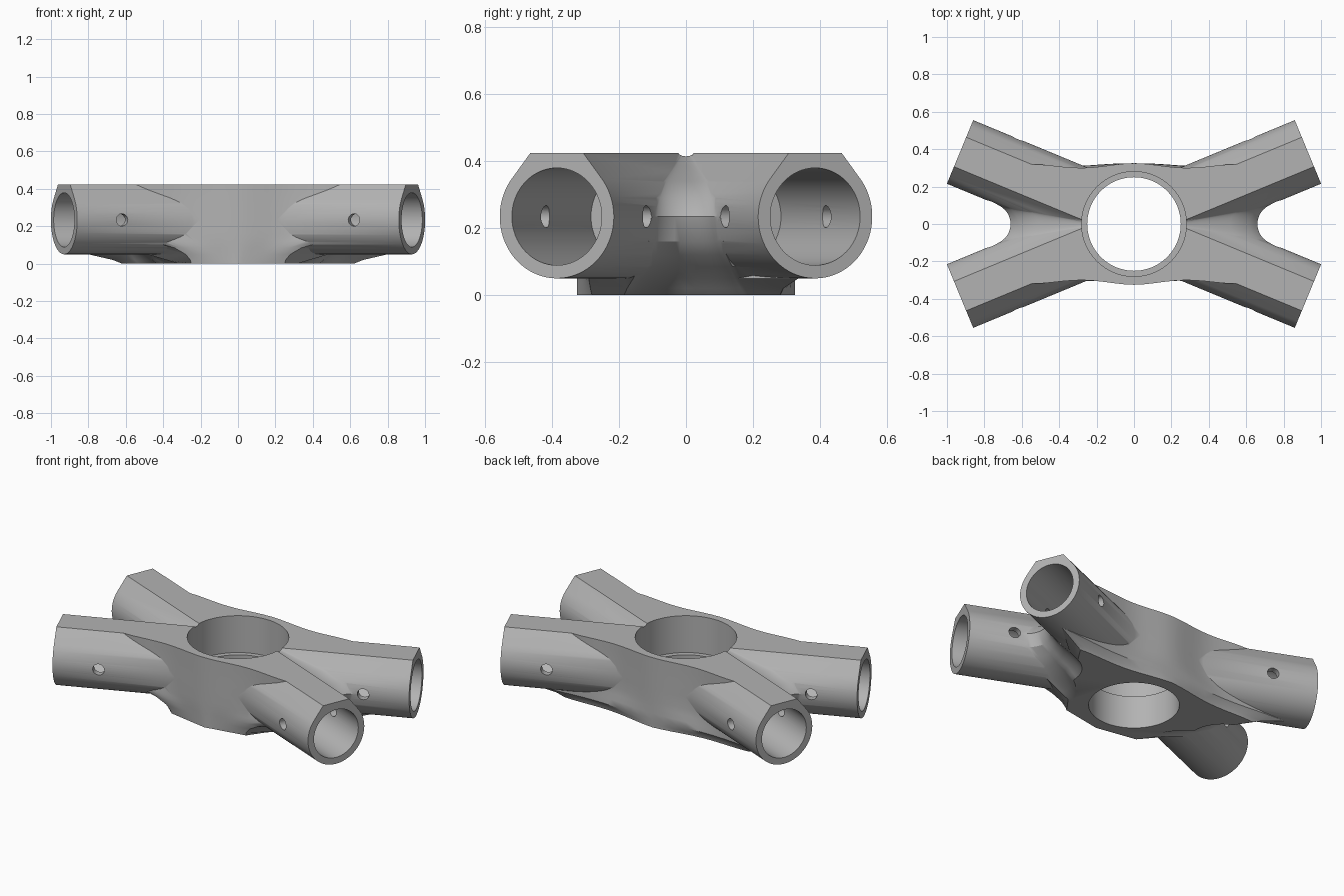
import bpy, bmesh, math
from mathutils import Matrix, Vector

if "Cube" in bpy.data.objects:
    bpy.data.objects.remove(bpy.data.objects["Cube"], do_unlink=True)

ARM_ANGLE = math.radians(22.5)
AXIS_Z, ARM_R, ARM_END, TOP = 0.234, 0.184, 1.0066, 0.424

grey = bpy.data.materials.new("plain grey")
grey.use_nodes = True
colour = (0.45, 0.45, 0.45, 1)
grey.diffuse_color = colour
grey.node_tree.nodes["Principled BSDF"].inputs["Base Color"].default_value = colour


def loft(name, rings):
    """Closed solid skinned through rings of equal point count."""
    bm = bmesh.new()
    loops = [[bm.verts.new(p) for p in ring] for ring in rings]
    for a, b in zip(loops, loops[1:]):
        for i in range(len(a)):
            j = (i + 1) % len(a)
            bm.faces.new((a[i], a[j], b[j], b[i]))
    bm.faces.new(loops[0])
    bm.faces.new(loops[-1])
    bmesh.ops.recalc_face_normals(bm, faces=bm.faces)
    mesh = bpy.data.meshes.new(name)
    bm.to_mesh(mesh)
    bm.free()
    mesh.materials.append(grey)
    obj = bpy.data.objects.new(name, mesh)
    bpy.context.collection.objects.link(obj)
    return obj


def circle(radius, count):
    return [(radius * math.cos(math.tau * i / count),
             radius * math.sin(math.tau * i / count)) for i in range(count)]


def along(name, profile, start, end, origin, direction):
    """Extrude a (side, up) profile along a direction."""
    d = Vector(direction).normalized()
    up = Vector((0, 0, 1)) if abs(d.z) < 0.5 else Vector((0, 1, 0))
    side = d.cross(up)
    o = Vector(origin)
    return loft(name, [[o + d * s + side * u + up * v for u, v in profile]
                       for s in (start, end)])


# Hub with webs: z, crotch radius, crotch x, front skew, back corner, front corner
levels = [
    (0.00, 0.20, 0.435, 1.30, (0.62, 0.28), (0.25, 0.28)),
    (0.02, 0.19, 0.46, 1.10, (0.67, 0.29), (0.255, 0.285)),
    (0.05, 0.17, 0.49, 0.70, (0.80, 0.335), (0.28, 0.29)),
    (0.085, 0.15, 0.55, 0.40, (0.72, 0.33), (0.34, 0.30)),
    (0.12, 0.13, 0.59, 0.15, (0.62, 0.32), (0.46, 0.31)),
    (0.16, 0.12, 0.635, 0, (0.55, 0.315), (0.55, 0.315)),
    (AXIS_Z, 0.11, 0.66, 0, (0.52, 0.315), (0.52, 0.315)),
    (0.29, 0.10, 0.618, 0, (0.52, 0.315), (0.52, 0.315)),
    (0.34, 0.075, 0.513, 0, (0.53, 0.315), (0.53, 0.315)),
    (0.385, 0.04, 0.365, 0, (0.54, 0.317), (0.54, 0.317)),
    (TOP, 0.012, 0.25, 0, (0.55, 0.319), (0.55, 0.319)),
    (0.44, 0.012, 0.25, 0, (0.55, 0.319), (0.55, 0.319)),
]


def wall(corner, steps=10):
    """Gently waved wall from the hub middle to an arm corner."""
    cx, cy = corner
    sag = 0.022 * min(1, max(0, (cx - 0.25) / 0.3))
    points = []
    for i in range(steps + 1):
        f = i / steps
        points.append((f * cx, 0.325 + (cy - 0.325) * f
                       - sag * math.sin(math.pi * f) ** 2))
    return points


def hub_ring(z, r, crotch, skew, back, front):
    half = wall(back)
    for i in range(17):
        a = math.radians(112.5 + 135 * i / 16)
        y = r * math.sin(a)
        half.append((crotch + r + r * math.cos(a) - skew * max(0, -y), y))
    half += [(x, -y) for x, y in reversed(wall(front))]
    other = [(-x, y) for x, y in reversed(half[1:-1])]
    return [(x, y, z) for x, y in half + other]


body = loft("four_way_hub", [hub_ring(*level) for level in levels])


def combine(tool, operation):
    mod = body.modifiers.new(operation.lower(), "BOOLEAN")
    mod.operation = operation
    mod.solver = "EXACT"
    mod.object = tool
    bpy.context.view_layer.objects.active = body
    bpy.ops.object.modifier_apply(modifier=mod.name)
    bpy.data.objects.remove(tool, do_unlink=True)


# Arm section: round tube with tangent shoulders rising to a flat top
tangent = math.radians(38)
section = [(ARM_R * math.cos(a), ARM_R * math.sin(a)) for a in
           (tangent - (math.pi + 2 * tangent) * i / 64 for i in range(65))]
ridge = 0.21
ridge_x = (ARM_R - ridge * math.sin(tangent)) / math.cos(tangent)
section += [(-ridge_x, ridge), (ridge_x, ridge)]

directions = [(sx * math.cos(ARM_ANGLE), sy * math.sin(ARM_ANGLE), 0)
              for sx in (1, -1) for sy in (1, -1)]
centre = (0, 0, AXIS_Z)
for d in directions:
    combine(along("arm", section, 0.1, ARM_END, centre, d), "UNION")

# Flat top
square = [(-2, -2), (2, -2), (2, 2), (-2, 2)]
combine(along("top_cutter", square, TOP, 1, (0, 0, 0), (0, 0, 1)), "DIFFERENCE")

# Stepped centre hole
combine(along("hole_cutter", circle(0.25, 96), -0.1, 0.6, (0, 0, 0), (0, 0, 1)),
        "DIFFERENCE")
combine(along("step_cutter", circle(0.28, 96), 0.2, 0.6, (0, 0, 0), (0, 0, 1)),
        "DIFFERENCE")

# Blind arm sockets and their cross pin holes
for d in directions:
    combine(along("socket_cutter", circle(0.145, 64), 0.39, 1.1, centre, d),
            "DIFFERENCE")
    pin = Vector(centre) + Vector(d) * 0.747
    across = (-d[1], d[0], 0)
    combine(along("pin_cutter", circle(0.033, 24), -0.22, 0.22, pin, across),
            "DIFFERENCE")

# Smooth shading with crisp rims
bpy.ops.object.select_all(action="DESELECT")
body.select_set(True)
bpy.context.view_layer.objects.active = body
bpy.ops.object.shade_smooth_by_angle(angle=math.radians(32))
